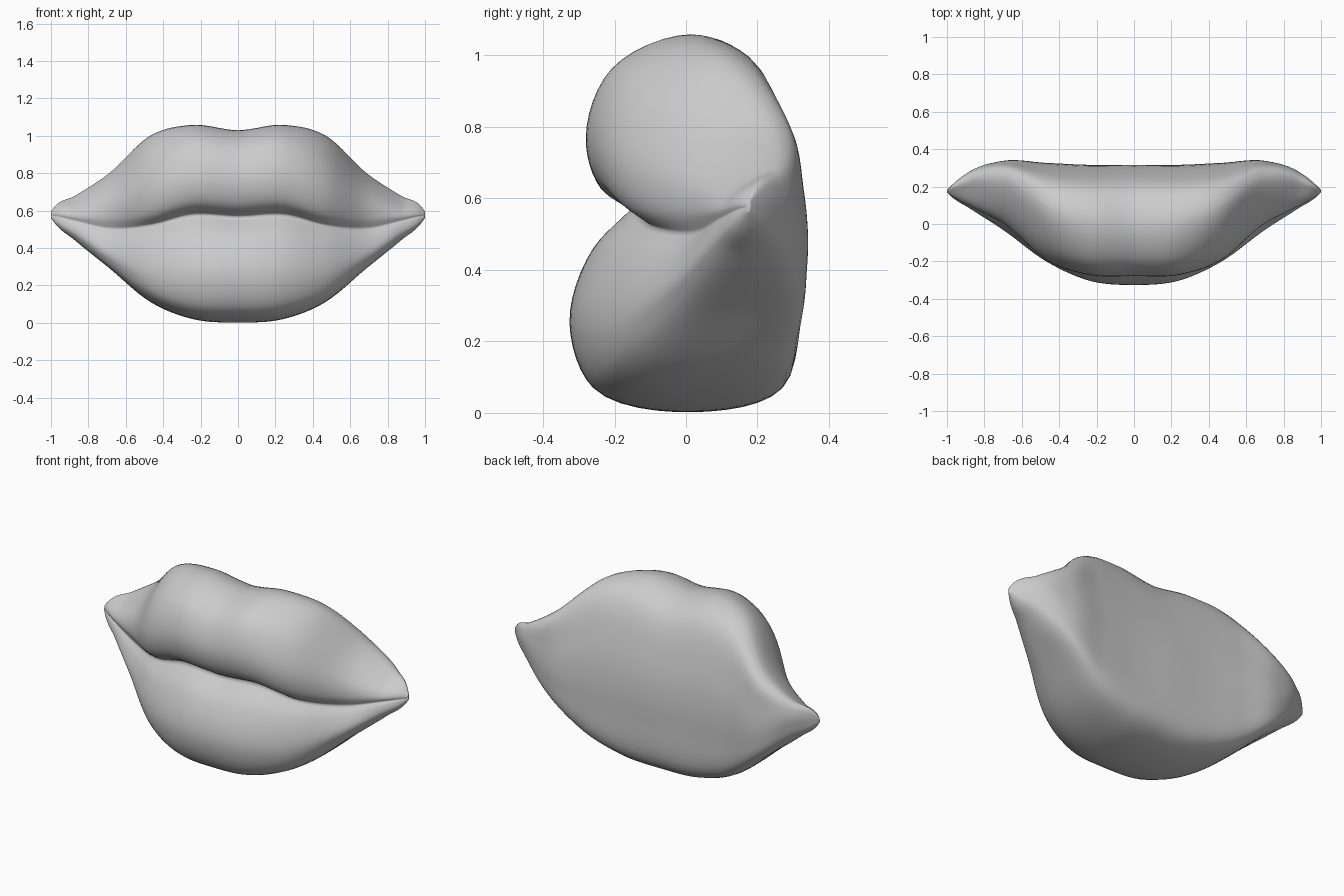
import bpy, bmesh
from mathutils import Vector

if "Cube" in bpy.data.objects:
    bpy.data.objects.remove(bpy.data.objects["Cube"])

# Half cross-sections: x -> (y, z) loop, from the seam over the upper lip,
# down the back, under the base and up the lower lip
sections = {
    0.0: [(-.15, .565), (-.24, .63), (-.278, .76), (-.21, .94), (0, 1.03), (.17, .97), (.29, .68),
          (.315, .35), (.27, .07), (.02, .002), (-.26, .07), (-.326, .25), (-.26, .46)],
    .25: [(-.14, .575), (-.235, .64), (-.27, .77), (-.2, .96), (.02, 1.058), (.17, 1.0), (.285, .72),
          (.315, .35), (.275, .085), (.02, .022), (-.24, .085), (-.3, .25), (-.24, .46)],
    .47: [(-.09, .52), (-.16, .58), (-.19, .71), (-.12, .88), (.09, 1.0), (.2, .96), (.30, .70),
          (.325, .37), (.29, .16), (.05, .113), (-.16, .16), (-.198, .25), (-.155, .44)],
    .70: [(.03, .505), (.005, .56), (.015, .64), (.11, .74), (.25, .79), (.295, .765), (.328, .62),
          (.335, .44), (.31, .335), (.14, .303), (.0, .32), (-.03, .36), (-.005, .455)],
    .87: [(.1, .545), (.092, .567), (.105, .6), (.17, .65), (.245, .68), (.265, .67), (.285, .61),
          (.28, .54), (.255, .47), (.17, .44), (.1, .452), (.08, .475), (.086, .525)],
}
# Mouth corner: shrunken copies of the last section
for x, ky, kz in ((.992, .14, .24), (1.0, .06, .14)):
    sections[x] = [(.175 + (y - .18) * ky, .578 + (z - .56) * kz) for y, z in sections[.87]]


def spline(ts, pts, steps):
    """Smooth curve through pts at parameters ts."""
    n = len(pts)
    tan = []
    for i in range(n):
        if i in (0, n - 1):
            a, b = max(i - 1, 0), min(i + 1, n - 1)
            tan.append((pts[b] - pts[a]) / (ts[b] - ts[a]))
        else:
            h0, h1 = ts[i] - ts[i - 1], ts[i + 1] - ts[i]
            d0, d1 = (pts[i] - pts[i - 1]) / h0, (pts[i + 1] - pts[i]) / h1
            tan.append((d0 * h1 + d1 * h0) / (h0 + h1))
    out = []
    for i in range(n - 1):
        h = ts[i + 1] - ts[i]
        for k in range(steps):
            s = k / steps
            out.append(pts[i] * (2*s**3 - 3*s**2 + 1) + tan[i] * h * (s**3 - 2*s**2 + s)
                       + pts[i + 1] * (3*s**2 - 2*s**3) + tan[i + 1] * h * (s**3 - s**2))
    return out + [pts[-1]]


def loop(x, profile):
    pts = [Vector((x, y, z)) for y, z in profile]
    pts.append(pts[0].copy())
    ts = [0.0]
    for a, b in zip(pts, pts[1:]):
        ts.append(ts[-1] + (b - a).length ** .75)
    return spline(ts, pts, 6)[:-1]


# Loft the mirrored sections along x
xs = sorted({s * x for x in sections for s in (-1, 1)})
rings = [loop(x, sections[abs(x)]) for x in xs]
rails = [spline(xs, list(rail), 8) for rail in zip(*rings)]

bm = bmesh.new()
grid = [[bm.verts.new(p) for p in rail] for rail in rails]
count = len(grid)
for i in range(count):
    a, b = grid[i], grid[(i + 1) % count]
    for j in range(len(a) - 1):
        bm.faces.new((a[j], a[j + 1], b[j + 1], b[j]))
for end in (0, -1):
    bm.faces.new([rail[end] for rail in grid])
bmesh.ops.recalc_face_normals(bm, faces=bm.faces[:])
for f in bm.faces:
    f.smooth = True

mesh = bpy.data.meshes.new("lips")
bm.to_mesh(mesh)
bm.free()
lips = bpy.data.objects.new("lips", mesh)
bpy.context.collection.objects.link(lips)
